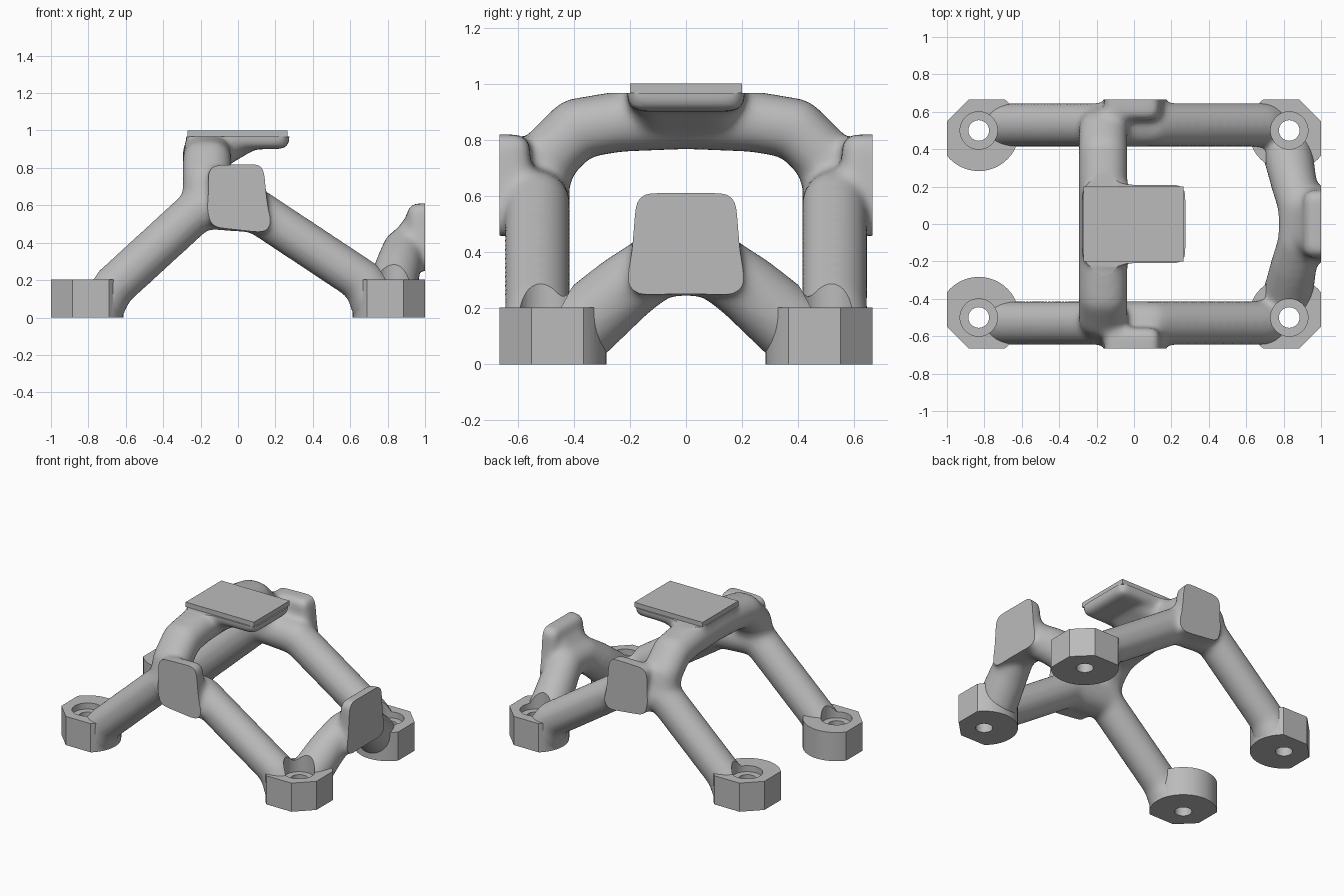
import bpy, bmesh
from math import sin, cos, pi
from mathutils import Vector

default = bpy.data.objects.get("Cube")
if default:
    bpy.data.objects.remove(default, do_unlink=True)

grey = bpy.data.materials.new("plain grey")
grey.use_nodes = True
grey.diffuse_color = (0.5, 0.5, 0.5, 1)
grey.node_tree.nodes["Principled BSDF"].inputs["Base Color"].default_value = (0.5, 0.5, 0.5, 1)

FEET = [(sx * 0.83, sy * 0.5) for sx in (-1, 1) for sy in (-1, 1)]

# Directions spread over a unit ball
ball_mesh = bmesh.new()
bmesh.ops.create_icosphere(ball_mesh, subdivisions=3, radius=1)
BALL = [v.co.copy() for v in ball_mesh.verts]
ball_mesh.free()


def finish(bm, name):
    bmesh.ops.recalc_face_normals(bm, faces=bm.faces)
    mesh = bpy.data.meshes.new(name)
    bm.to_mesh(mesh)
    bm.free()
    mesh.materials.append(grey)
    obj = bpy.data.objects.new(name, mesh)
    bpy.context.collection.objects.link(obj)
    return obj


def hull(bm, balls):
    """Add the convex hull of some balls given as (x, y, z, radius)."""
    verts = [bm.verts.new(Vector((x, y, z)) + d * r) for x, y, z, r in balls for d in BALL]
    bmesh.ops.convex_hull(bm, input=verts)
    loose = [v for v in bm.verts if not v.link_faces]
    bmesh.ops.delete(bm, geom=loose, context='VERTS')


def chain(bm, balls):
    for a, b in zip(balls, balls[1:]):
        hull(bm, [a, b])


def prism(bm, outline, z0, z1):
    low = [bm.verts.new((x, y, z0)) for x, y in outline]
    high = [bm.verts.new((x, y, z1)) for x, y in outline]
    bm.faces.new(low)
    bm.faces.new(high)
    n = len(low)
    for i in range(n):
        j = (i + 1) % n
        bm.faces.new((low[i], low[j], high[j], high[i]))


def foot_cylinders(name, radius, z0, z1):
    bm = bmesh.new()
    for cx, cy in FEET:
        ring = [(cx + radius * cos(2 * pi * i / 48), cy + radius * sin(2 * pi * i / 48)) for i in range(48)]
        prism(bm, ring, z0, z1)
    return finish(bm, name)


def apply_modifier(obj, kind, **settings):
    mod = obj.modifiers.new(kind.title(), kind)
    for key, value in settings.items():
        setattr(mod, key, value)
    bpy.context.view_layer.objects.active = obj
    bpy.ops.object.modifier_apply(modifier=mod.name)


def combine(obj, other, operation):
    apply_modifier(obj, 'BOOLEAN', object=other, operation=operation, solver='MANIFOLD')
    bpy.data.objects.remove(other, do_unlink=True)


bm = bmesh.new()
for s in (-1, 1):
    # Sloping legs and the joint between them
    chain(bm, [(-0.77, s * 0.52, 0.02, 0.15), (-0.68, s * 0.53, 0.15, 0.118),
               (-0.2, s * 0.53, 0.59, 0.118), (0.1, s * 0.53, 0.57, 0.118),
               (0.68, s * 0.53, 0.185, 0.118), (0.77, s * 0.52, 0.02, 0.15)])
    # Arch over the top, wider than it is tall
    arch = [(0.53, 0.61), (0.5, 0.73), (0.39, 0.84), (0.24, 0.865), (0, 0.875)]
    for (y0, z0), (y1, z1) in zip(arch, arch[1:]):
        hull(bm, [(x, s * y, z, 0.108) for x in (-0.19, -0.14) for y, z in ((y0, z0), (y1, z1))])
    # Flat pads on the sides
    hull(bm, [(x, s * y, z, 0.045) for y in (0.6, 0.78)
              for x, z in ((-0.115, 0.77), (0.095, 0.775), (0.12, 0.5), (-0.105, 0.525))])
    # Low arch at the end
    chain(bm, [(0.81, s * 0.44, 0.08, 0.14), (0.855, s * 0.22, 0.27, 0.125),
               (0.885, s * 0.1, 0.355, 0.118), (0.89, 0, 0.36, 0.118)])

# End pad and its backing
hull(bm, [(x, y, z, 0.05) for x in (0.955, 1.1)
          for y, z in ((-0.13, 0.56), (0.13, 0.56), (0.15, 0.3), (-0.15, 0.3))])
hull(bm, [(0.92, 0.07, 0.4, 0.1), (0.92, -0.07, 0.4, 0.1), (0.97, 0.08, 0.5, 0.08), (0.97, -0.08, 0.5, 0.08)])

# Shelf under the top plate and its web
hull(bm, [(x, y, z, 0.045) for x in (-0.23, 0.23) for y in (-0.165, 0.165) for z in (0.945, 1.08)])
hull(bm, [(x, y, z, r) for y in (-0.11, 0.11)
          for x, z, r in ((-0.16, 0.88, 0.11), (0.07, 0.95, 0.055))])

# Melt the tubes and pads into one smooth frame
frame = finish(bm, "frame")
apply_modifier(frame, 'REMESH', mode='VOXEL', voxel_size=0.016)
apply_modifier(frame, 'SMOOTH', factor=0.5, iterations=22)

# Crisp feet, flat outer faces, and bolt holes
combine(frame, foot_cylinders("feet", 0.217, -0.05, 0.203), 'UNION')
bm = bmesh.new()
prism(bm, [(1, -0.55), (1, 0.55), (0.885, 0.665), (-0.885, 0.665),
           (-1, 0.55), (-1, -0.55), (-0.885, -0.665), (0.885, -0.665)], 0, 0.967)
combine(frame, finish(bm, "outer_limits"), 'INTERSECT')
combine(frame, foot_cylinders("bolt_holes", 0.055, -0.1, 0.5), 'DIFFERENCE')
combine(frame, foot_cylinders("bolt_seats", 0.1, 0.16, 0.5), 'DIFFERENCE')

bpy.ops.object.select_all(action='DESELECT')
frame.select_set(True)
bpy.context.view_layer.objects.active = frame
bpy.ops.object.shade_smooth_by_angle(angle=0.6)

# Top plate
bm = bmesh.new()
prism(bm, [(-0.27, -0.2), (0.265, -0.2), (0.265, 0.2), (-0.27, 0.2)], 0.966, 1.0)
finish(bm, "top_plate")
